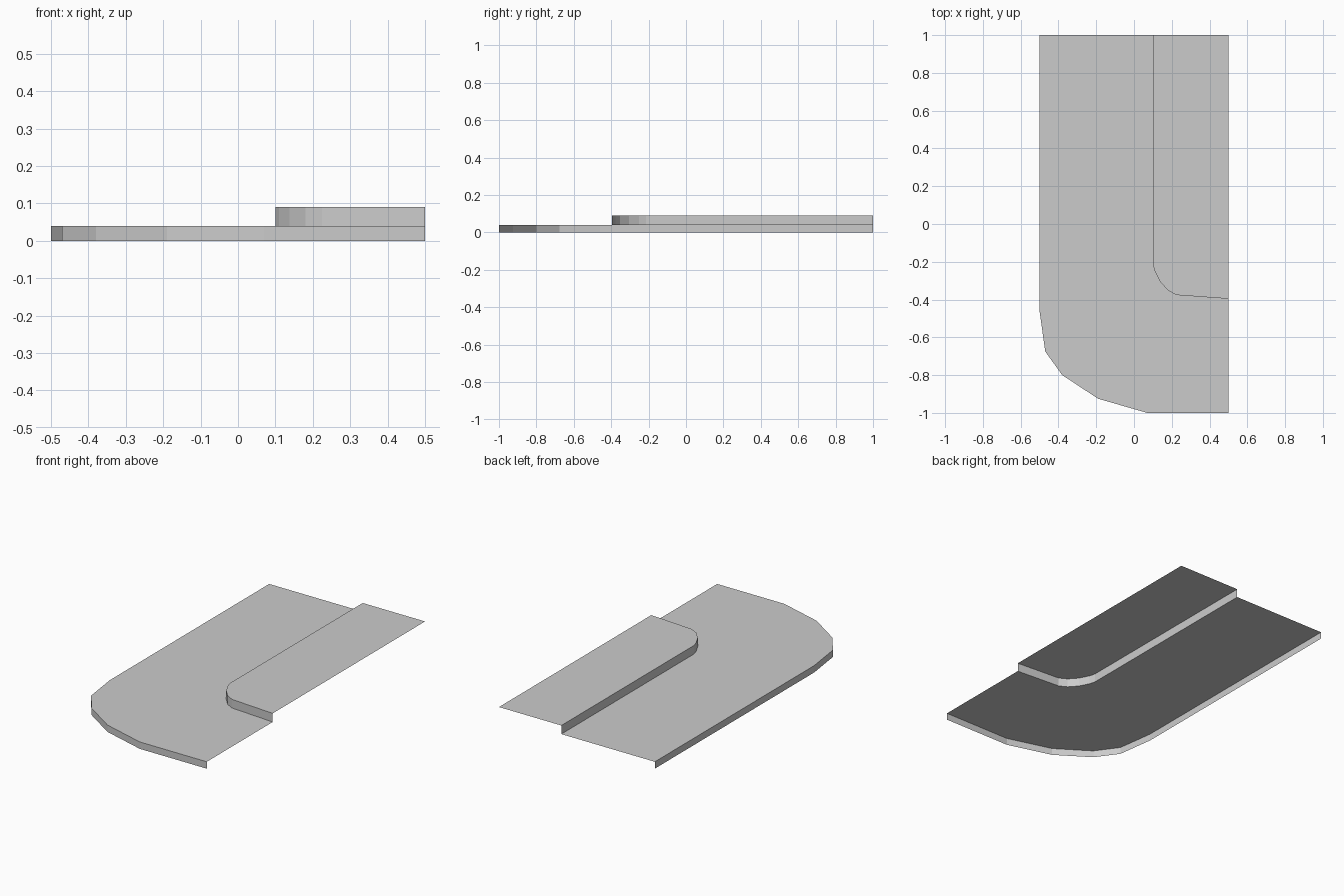
import bpy
import bmesh

cube = bpy.data.objects.get("Cube")
if cube:
    bpy.data.objects.remove(cube, do_unlink=True)

# Single material
grey = bpy.data.materials.new("light_grey")
grey.use_nodes = True
colour = (0.6, 0.6, 0.6, 1)
grey.diffuse_color = colour
grey.node_tree.nodes["Principled BSDF"].inputs["Base Color"].default_value = colour

FLOOR_Z, PANEL_Z = 0.04, 0.09

# Edge profiles, running from the back edge round the corner to the side
outer_edge = [(-0.5, 1), (-0.5, -0.46), (-0.47, -0.675), (-0.38, -0.8),
              (-0.19, -0.925), (0.07, -1), (0.5, -1)]
step_edge = [(0.1, 1), (0.1, -0.215), (0.11, -0.25), (0.138, -0.305),
             (0.18, -0.352), (0.225, -0.376), (0.5, -0.396)]


def open_slab(name, edge, closing, bottom, top):
    """Top sheet with a wall hanging from its edge; other sides stay open."""
    bm = bmesh.new()
    upper = [bm.verts.new((x, y, top)) for x, y in edge]
    lower = [bm.verts.new((x, y, bottom)) for x, y in edge]
    bm.faces.new(upper + [bm.verts.new((x, y, top)) for x, y in closing])
    for i in range(len(edge) - 1):
        bm.faces.new((lower[i], lower[i + 1], upper[i + 1], upper[i]))
    mesh = bpy.data.meshes.new(name)
    bm.to_mesh(mesh)
    bm.free()
    mesh.materials.append(grey)
    obj = bpy.data.objects.new(name, mesh)
    bpy.context.collection.objects.link(obj)
    return obj


# Lower floor, cut away under the raised panel
open_slab("lower_floor", outer_edge, step_edge[::-1], 0, FLOOR_Z)

# Raised panel with its step wall
open_slab("raised_panel", step_edge, [(0.5, 1)], FLOOR_Z, PANEL_Z)
